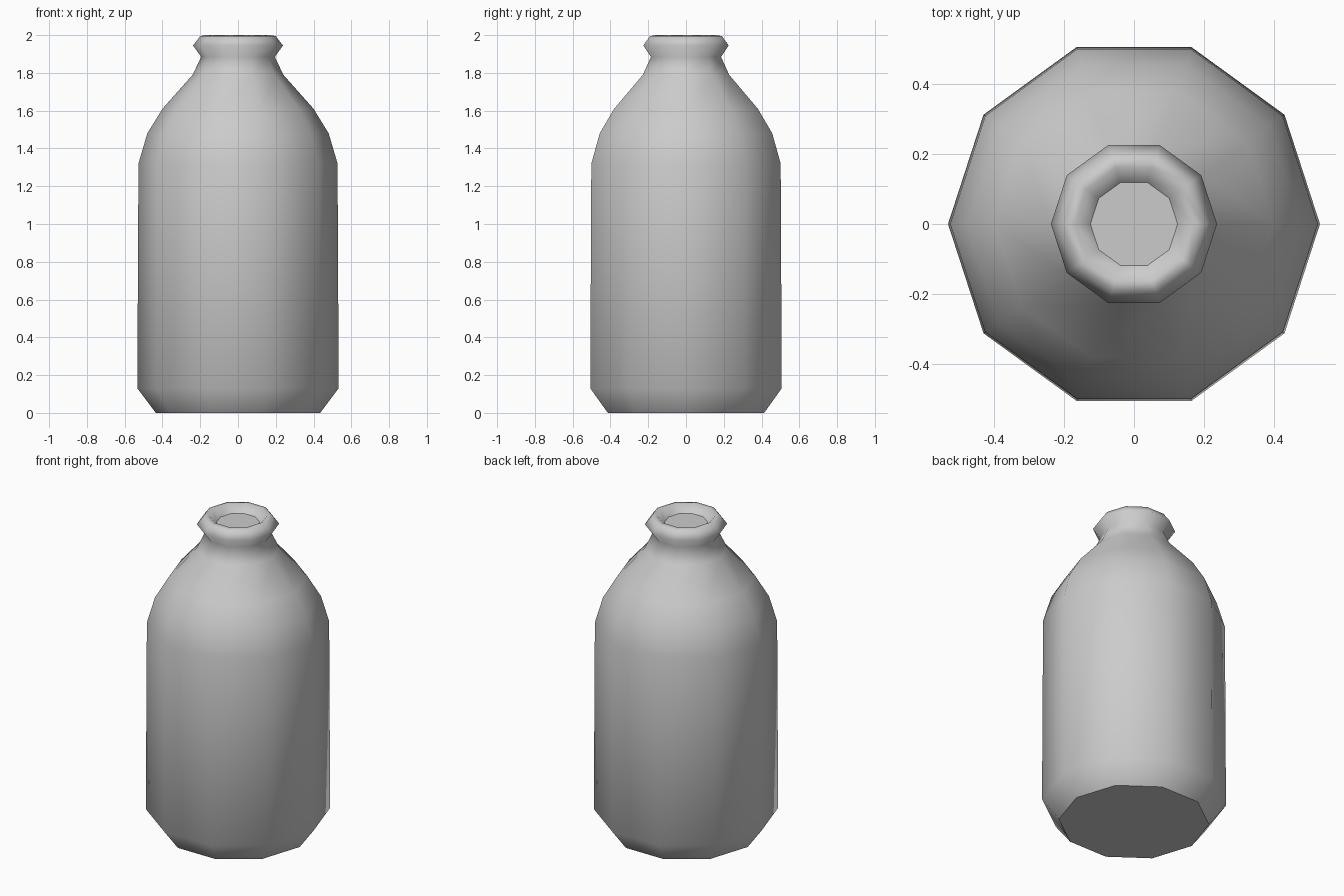
import bpy, bmesh, math

if "Cube" in bpy.data.objects:
    bpy.data.objects.remove(bpy.data.objects["Cube"])

SIDES = 10
# Outer profile (radius, height) from base to the lip, then into the mouth
profile = [(0.435, 0.0), (0.533, 0.13), (0.527, 1.32), (0.48, 1.48),
           (0.40, 1.61), (0.24, 1.79), (0.195, 1.885), (0.238, 1.945),
           (0.20, 1.995), (0.17, 2.0), (0.125, 1.955)]

bm = bmesh.new()
rings = []
for r, z in profile:
    rings.append([bm.verts.new((r * math.cos(2 * math.pi * i / SIDES),
                                r * math.sin(2 * math.pi * i / SIDES), z))
                  for i in range(SIDES)])

# Smooth walls
for a, b in zip(rings, rings[1:]):
    for i in range(SIDES):
        j = (i + 1) % SIDES
        bm.faces.new((a[i], a[j], b[j], b[i])).smooth = True

# Flat base and the flat stopper inside the mouth
base = bm.faces.new(rings[0][::-1])
stopper = bm.faces.new(rings[-1])
for cap in (base, stopper):
    for e in cap.edges:
        e.smooth = False

mesh = bpy.data.meshes.new("bottle")
bm.to_mesh(mesh)
bm.free()
bottle = bpy.data.objects.new("bottle", mesh)
bpy.context.collection.objects.link(bottle)
